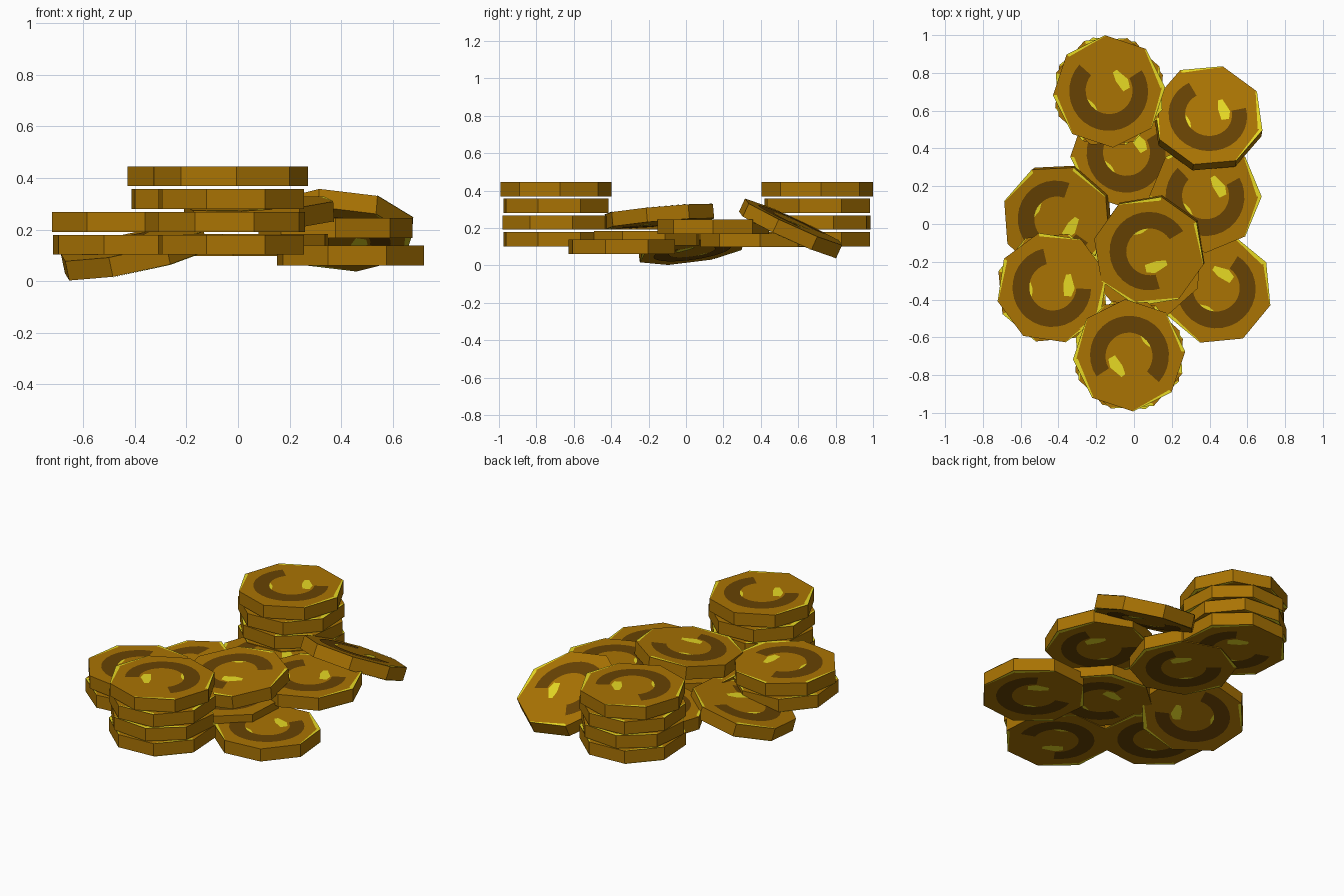
import bpy, bmesh, math
from mathutils import Vector, Matrix

if "Cube" in bpy.data.objects:
    bpy.data.objects.remove(bpy.data.objects["Cube"])

RADIUS, HALF = 0.298, 0.0385      # octagonal coin size
LIFT = 0.002                      # height of painted plates


def material(name, rgb):
    m = bpy.data.materials.new(name)
    m.diffuse_color = (*rgb, 1)
    m.use_nodes = True
    m.node_tree.nodes["Principled BSDF"].inputs["Base Color"].default_value = m.diffuse_color
    return m


MATS = [material("gold brown", (0.40, 0.173, 0.001)),
        material("dark brown", (0.135, 0.055, 0.001)),
        material("bright yellow", (0.92, 0.80, 0.02))]


def polar(r, deg, z):
    a = math.radians(deg)
    return Vector((r * math.cos(a), r * math.sin(a), z))


def add_face(bm, pts, mat, side):
    """Flat face on the top (side=1) or the bottom (side=-1)."""
    pts = pts if side > 0 else pts[::-1]
    f = bm.faces.new([bm.verts.new((p.x, p.y, p.z * side)) for p in pts])
    f.material_index = mat


def band(bm, start, end, steps, inner, outer, mat, side):
    """Curved band; inner and outer radii are functions of t in 0..1."""
    z = HALF + LIFT
    for i in range(steps):
        t0, t1 = i / steps, (i + 1) / steps
        a0, a1 = start + (end - start) * t0, start + (end - start) * t1
        add_face(bm, [polar(inner(t0), a0, z), polar(outer(t0), a0, z),
                      polar(outer(t1), a1, z), polar(inner(t1), a1, z)], mat, side)


def coin_mesh():
    bm = bmesh.new()
    # octagonal body
    low = [bm.verts.new(polar(RADIUS, 4 + 45 * k, -HALF)) for k in range(8)]
    high = [bm.verts.new(polar(RADIUS, 4 + 45 * k, HALF)) for k in range(8)]
    bm.faces.new(high)
    bm.faces.new(low[::-1])
    for k in range(8):
        n = (k + 1) % 8
        bm.faces.new((low[k], low[n], high[n], high[k]))
    for side in (1, -1):
        # dark open ring
        band(bm, 138, 393, 22, lambda t: 0.128 - 0.008 * math.sin(math.pi * t),
             lambda t: 0.212 - 0.006 * t, 1, side)
        # small yellow glint along the ring
        band(bm, 200, 240, 5, lambda t: 0.12 - 0.016 * math.sin(math.pi * t),
             lambda t: 0.122, 2, side)
        # yellow glint near the middle
        z = HALF + LIFT
        add_face(bm, [Vector((x, y, z)) for x, y in
                      ((0.02, 0.10), (0.035, 0.055), (0.075, 0.0), (0.11, 0.02),
                       (0.10, 0.065), (0.04, 0.115))], 2, side)
        # worn yellow slivers on part of the rim: edge number, width at each end
        for k, w0, w1 in ((-1, 0.004, 0.018), (0, 0.026, 0.008), (2, 0.004, 0.018),
                          (4, 0.02, 0.004)):
            a0, a1 = 4 + 45 * k, 49 + 45 * k
            add_face(bm, [polar(RADIUS - w0, a0, z), polar(RADIUS, a0, z),
                          polar(RADIUS, a1, z), polar(RADIUS - w1, a1, z)], 2, side)
    me = bpy.data.meshes.new("coin")
    bm.to_mesh(me)
    bm.free()
    for m in MATS:
        me.materials.append(m)
    return me


COIN = coin_mesh()


def coin(name, x, y, z, turn, slope=(0, 0)):
    """Place a coin; slope is how fast its top rises along x and y."""
    ob = bpy.data.objects.new(name, COIN)
    bpy.context.collection.objects.link(ob)
    up = Vector((-slope[0], -slope[1], 1)).normalized()
    tilt = Vector((0, 0, 1)).rotation_difference(up).to_matrix().to_4x4()
    ob.matrix_world = (Matrix.Translation((x, y, z)) @ tilt
                       @ Matrix.Rotation(math.radians(turn), 4, 'Z'))


def stack(name, x, y, turns):
    for i, turn in enumerate(turns):
        coin(f"{name}_{i + 1}", x, y, 0.141 + 0.0885 * i, turn)


# neat stacks
stack("back_stack_coin", -0.132, 0.702, (22, 103, -23, 0))
stack("front_stack_coin", -0.026, -0.695, (202, 283, 157, 180))
stack("left_stack_coin", -0.433, -0.337, (24, -35))

# flat loose coins
coin("right_front_coin", 0.437, -0.343, 0.099, 24)
coin("right_middle_coin", 0.378, 0.145, 0.206, -4)
coin("back_middle_coin", -0.04, 0.375, 0.136, 0)
coin("lower_middle_coin", 0.07, -0.21, 0.145, 60)

# leaning coins
coin("top_middle_coin", 0.081, -0.142, 0.262, -107, (0.05, 0.09))
coin("left_leaning_coin", -0.402, 0.026, 0.112, -68, (0.21, 0.14))
coin("back_leaning_coin", 0.390, 0.559, 0.198, -20, (-0.08, -0.457))
